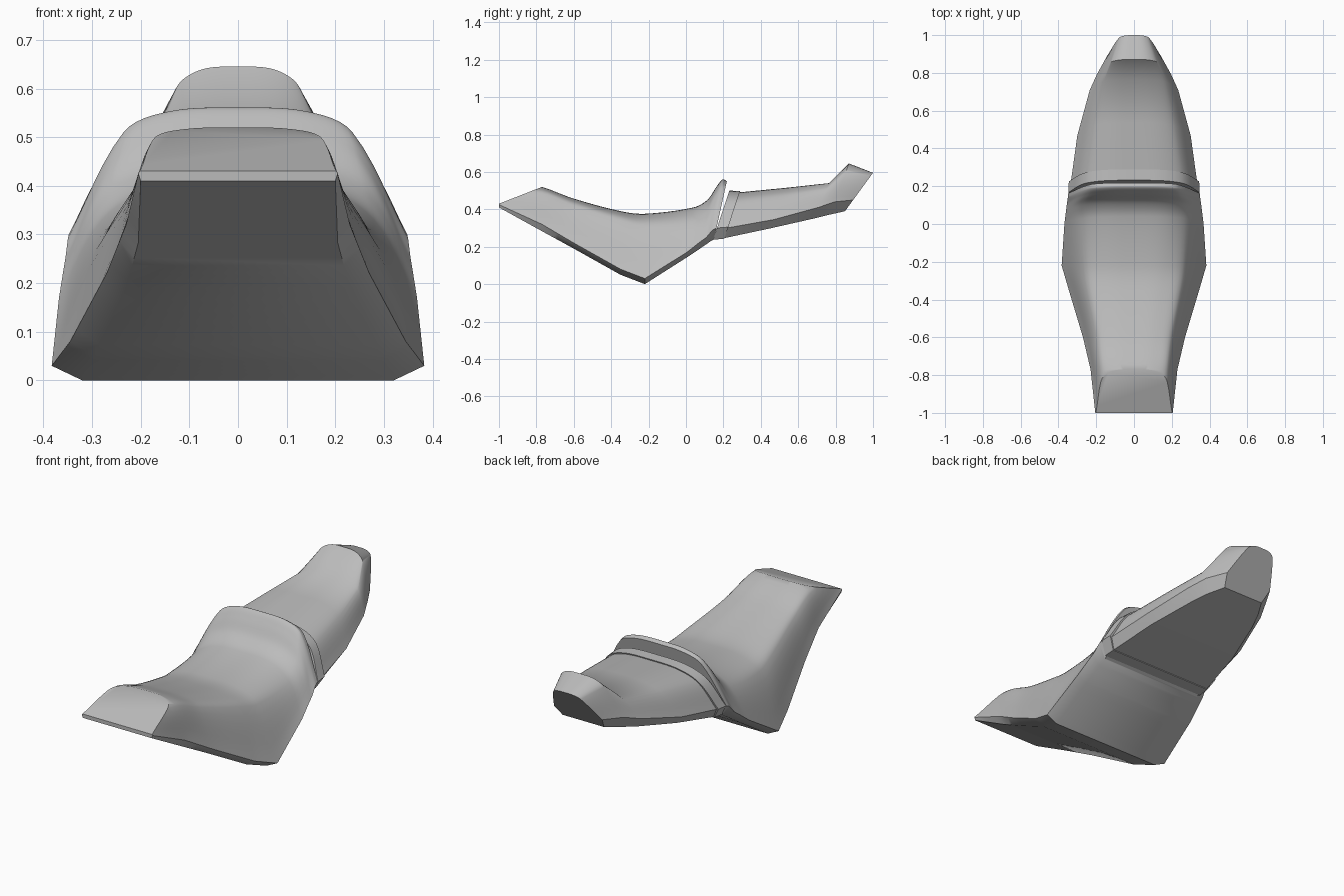
import bpy
import bmesh
import math
from mathutils import Vector

default_cube = bpy.data.objects.get("Cube")
if default_cube:
    bpy.data.objects.remove(default_cube, do_unlink=True)

grey = bpy.data.materials.new("seat_grey")
grey.use_nodes = True
grey.diffuse_color = (0.5, 0.5, 0.5, 1)
shader = grey.node_tree.nodes["Principled BSDF"]
shader.inputs["Base Color"].default_value = grey.diffuse_color
shader.inputs["Roughness"].default_value = 0.7


def tangent(points, i):
    """Chord-weighted tangent of a path at point i."""
    before = points[max(i - 1, 0)]
    after = points[min(i + 1, len(points) - 1)]
    length = (points[i] - before).length + (after - points[i]).length
    return (after - before) / max(length, 0.0001)


def resample(points, steps, straight=False):
    """Run a smooth or straight path through the points."""
    path = []
    for i in range(len(points) - 1):
        start, end = points[i], points[i + 1]
        length = (end - start).length
        leave = tangent(points, i) * length
        arrive = tangent(points, i + 1) * length
        for k in range(steps):
            t = k / steps
            if straight:
                path.append(start.lerp(end, t))
            else:
                ease = t * t * (3 - 2 * t)
                path.append(start.lerp(end, ease)
                            + leave * (t * (1 - t) ** 2)
                            - arrive * (t * t * (1 - t)))
    path.append(points[-1])
    return path


def section(y, lean, base, top, base_half, wide, wide_z, shoulder, shoulder_z):
    """Closed ring: crowned top, chamfered lower sides, flat underside."""
    crown_z = top - 0.15 * (top - shoulder_z)
    right = [(wide, wide_z), (shoulder, shoulder_z), (shoulder * 0.6, crown_z)]
    left = [(-x, z) for x, z in reversed(right)]
    outline = [Vector((x, 0, z)) for x, z in right + [(0, top)] + left]
    ring = resample(outline, 6)
    ring += [Vector((-base_half, 0, base)), Vector((base_half, 0, base))]
    for point in ring:
        point.y = y + lean * (point.z - base)
    return ring


def loft(name, stations, steps=1, cut=None):
    """Skin the sections; optionally trim the result with a plane."""
    columns = list(zip(*[section(*s) for s in stations]))
    count = len(columns)
    hard_columns = (0, count - 3, count - 2, count - 1)
    paths = [resample(c, steps, i in hard_columns) for i, c in enumerate(columns)]

    bm = bmesh.new()
    rings = [[bm.verts.new(p) for p in ring] for ring in zip(*paths)]
    for a, b in zip(rings, rings[1:]):
        for i in range(count):
            j = (i + 1) % count
            bm.faces.new((a[i], a[j], b[j], b[i]))
    bm.faces.new(rings[0])
    bm.faces.new(rings[-1])
    if cut:
        everything = bm.verts[:] + bm.edges[:] + bm.faces[:]
        bmesh.ops.bisect_plane(bm, geom=everything, plane_co=cut[0],
                               plane_no=cut[1], clear_outer=True)
        rim = [e for e in bm.edges if e.is_boundary]
        bmesh.ops.edgeloop_fill(bm, edges=rim)
    bmesh.ops.recalc_face_normals(bm, faces=bm.faces[:])

    mesh = bpy.data.meshes.new(name)
    bm.to_mesh(mesh)
    bm.free()
    mesh.materials.append(grey)
    obj = bpy.data.objects.new(name, mesh)
    bpy.context.collection.objects.link(obj)
    bpy.ops.object.select_all(action="DESELECT")
    obj.select_set(True)
    bpy.context.view_layer.objects.active = obj
    bpy.ops.object.shade_smooth_by_angle(angle=math.radians(40))
    return obj


# Station values follow the arguments of section()

# Saddle-shaped rider seat with a raised back and a sloped, trimmed nose
rider_stations = [
    (-1, 0, .41, .58, .2, .205, .425, .17, .5),
    (-.77, 0, .283, .52, .205, .23, .32, .18, .485),
    (-.6, 0, .19, .457, .23, .27, .22, .2, .42),
    (-.35, 0, .05, .39, .295, .345, .08, .25, .34),
    (-.22, 0, 0, .376, .32, .383, .03, .27, .31),
    (0, .15, .14, .41, .315, .368, .17, .28, .33),
    (.06, .2, .18, .45, .31, .36, .22, .27, .38),
    (.1, .2, .207, .52, .305, .355, .25, .25, .46),
    (.13, .2, .228, .56, .3, .35, .29, .235, .51),
    (.15, .22, .24, .55, .3, .348, .3, .235, .505),
]
nose_plane = (Vector((0, -1, .43)), Vector((0, -.39, 1)).normalized())
loft("rider_seat", rider_stations, steps=6, cut=nose_plane)

# Band across the joint between the two pads
loft("seat_strap", [
    (.145, .33, .237, .5, .31, .348, .3, .27, .44),
    (.205, .33, .243, .497, .308, .345, .305, .265, .44),
])

# Tapering passenger pad with a kicked-up tail
loft("passenger_pad", [
    (.2, .32, .245, .49, .305, .335, .3, .26, .435),
    (.45, .4, .298, .515, .265, .3, .345, .22, .47),
    (.68, .45, .35, .54, .2, .235, .41, .17, .51),
    (.77, .37, .372, .645, .165, .195, .44, .125, .605),
    (.85, .73, .39, .595, .12, .14, .45, .08, .575),
])
